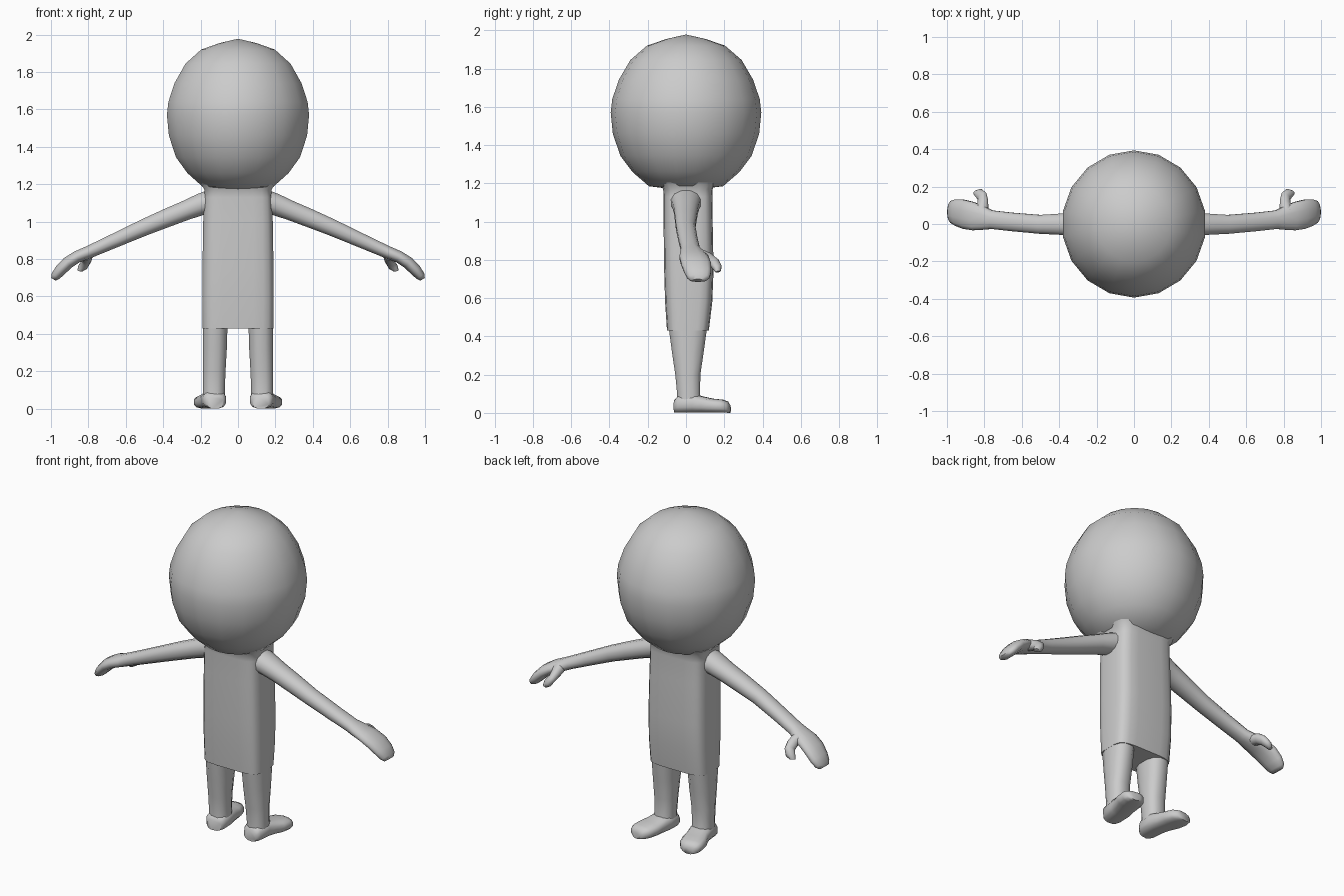
import bpy, bmesh, math
from mathutils import Vector

grey = bpy.data.materials.new("plain_grey")
grey.diffuse_color = (0.6, 0.6, 0.6, 1)


def finish(name, bm, angle=60):
    bmesh.ops.recalc_face_normals(bm, faces=bm.faces[:])
    me = bpy.data.meshes.new(name)
    bm.to_mesh(me)
    bm.free()
    me.materials.append(grey)
    ob = bpy.data.objects.new(name, me)
    bpy.context.collection.objects.link(ob)
    bpy.ops.object.select_all(action='DESELECT')
    ob.select_set(True)
    bpy.context.view_layer.objects.active = ob
    bpy.ops.object.shade_smooth_by_angle(angle=math.radians(angle))
    return ob


def loft(name, rings, n=16, power=2.0, mirror=False, angle=60):
    """rings: (centre, u vector, v vector); skinned and capped, optionally mirrored in x"""
    for side in ((1, -1) if mirror else (1,)):
        bm = bmesh.new()
        loops = []
        for c, u, v in rings:
            loop = []
            for i in range(n):
                a = 2 * math.pi * (i + 0.5) / n
                s, t = math.cos(a), math.sin(a)
                s = math.copysign(abs(s) ** (2 / power), s)
                t = math.copysign(abs(t) ** (2 / power), t)
                p = Vector(c) + Vector(u) * s + Vector(v) * t
                p.x *= side
                p.z = max(p.z, 0)
                loop.append(bm.verts.new(p))
            loops.append(loop)
        for a, b in zip(loops, loops[1:]):
            for i in range(n):
                j = (i + 1) % n
                bm.faces.new((a[i], a[j], b[j], b[i]))
        bm.faces.new(loops[0])
        bm.faces.new(loops[-1])
        label = name if not mirror else ("right_" if side > 0 else "left_") + name
        finish(label, bm, angle)


def flat(x, z, rx, y0, y1):
    # horizontal ring spanning y0..y1
    return ((x, (y0 + y1) / 2, z), (rx, 0, 0), (0, (y1 - y0) / 2, 0))


def limb(x, z, y0, y1, half, tilt):
    # ring across an arm whose direction drops by tilt degrees
    a = math.radians(tilt)
    return ((x, (y0 + y1) / 2, z), (0, (y1 - y0) / 2, 0),
            (half * math.sin(a), 0, half * math.cos(a)))


# head: revolved profile of (radius, height), 18 sides with a vertex on +y
profile = [(0.10, 1.955), (0.2, 1.92), (0.285, 1.845), (0.345, 1.74), (0.378, 1.64),
           (0.386, 1.57), (0.375, 1.46), (0.337, 1.345), (0.275, 1.26), (0.19, 1.185)]
bm = bmesh.new()
rows = []
for r, z in profile:
    rows.append([bm.verts.new((r * math.sin(math.radians(20 * i)),
                               1.02 * r * math.cos(math.radians(20 * i)), z)) for i in range(18)])
top = bm.verts.new((0, 0, 1.978))
base = bm.verts.new((0, 0, 1.16))
for i in range(18):
    j = (i + 1) % 18
    bm.faces.new((top, rows[0][i], rows[0][j]))
    bm.faces.new((base, rows[-1][i], rows[-1][j]))
    for a, b in zip(rows, rows[1:]):
        bm.faces.new((a[i], b[i], b[j], a[j]))
finish("head", bm)

# torso: rounded box narrowing slightly towards the hips
loft("torso", [flat(0, 0.43, 0.19, -0.10, 0.12), flat(0, 0.58, 0.192, -0.11, 0.138),
               flat(0, 0.75, 0.191, -0.115, 0.145), flat(0, 1.0, 0.187, -0.118, 0.14),
               flat(0, 1.13, 0.182, -0.118, 0.138), flat(0, 1.17, 0.18, -0.12, 0.14),
               flat(0, 1.205, 0.2, -0.14, 0.155)], n=20, power=4.5)

# legs: tapered rounded columns
loft("leg", [flat(0.128, 0.04, 0.060, -0.052, 0.085), flat(0.129, 0.10, 0.060, -0.048, 0.075),
             flat(0.127, 0.2, 0.062, -0.058, 0.077), flat(0.124, 0.32, 0.066, -0.076, 0.095),
             flat(0.122, 0.46, 0.068, -0.095, 0.115)], n=12, power=2.5, mirror=True)

# feet: turned out, flat soles; (x, y, half width, height)
foot = [(0.122, -0.058, 0.045, 0.07), (0.125, -0.035, 0.062, 0.092), (0.13, 0.04, 0.066, 0.098),
        (0.142, 0.09, 0.066, 0.086), (0.156, 0.14, 0.074, 0.075), (0.168, 0.19, 0.070, 0.070),
        (0.175, 0.218, 0.054, 0.06), (0.178, 0.230, 0.03, 0.04)]
loft("foot", [((x, y, h * 0.5), (w, -w * 0.15, 0), (0, 0, h * 0.5))
              for x, y, w, h in foot], n=12, power=2.8, mirror=True)

# arms and hands: one continuous sweep from shoulder to fingertips
loft("arm", [limb(0.14, 1.105, -0.085, 0.085, 0.07, 12), limb(0.20, 1.092, -0.075, 0.075, 0.060, 18),
             limb(0.28, 1.060, -0.065, 0.065, 0.054, 22), limb(0.38, 1.020, -0.060, 0.058, 0.051, 22),
             limb(0.50, 0.970, -0.054, 0.050, 0.046, 23), limb(0.65, 0.903, -0.040, 0.062, 0.040, 24),
             limb(0.76, 0.854, -0.028, 0.074, 0.036, 25), limb(0.80, 0.836, -0.032, 0.096, 0.035, 25),
             limb(0.86, 0.812, -0.036, 0.120, 0.033, 28), limb(0.91, 0.780, -0.028, 0.132, 0.034, 38),
             limb(0.95, 0.740, -0.012, 0.134, 0.032, 48), limb(0.976, 0.708, 0.004, 0.125, 0.026, 55),
             limb(0.987, 0.692, 0.022, 0.105, 0.014, 60)], n=12, power=2.2, mirror=True)

# thumbs: short, bent forward and down
loft("thumb", [((0.815, 0.070, 0.825), (0.038, 0, 0), (0, 0.01, 0.032)),
               ((0.808, 0.115, 0.808), (0.030, -0.006, 0), (0, 0.012, 0.028)),
               ((0.812, 0.148, 0.785), (0.024, -0.014, 0), (0, 0.016, 0.022)),
               ((0.830, 0.166, 0.758), (0.020, -0.018, 0), (0.012, 0.012, 0.014)),
               ((0.845, 0.168, 0.738), (0.012, -0.011, 0), (0.008, 0.008, 0.005))],
     n=10, mirror=True)
